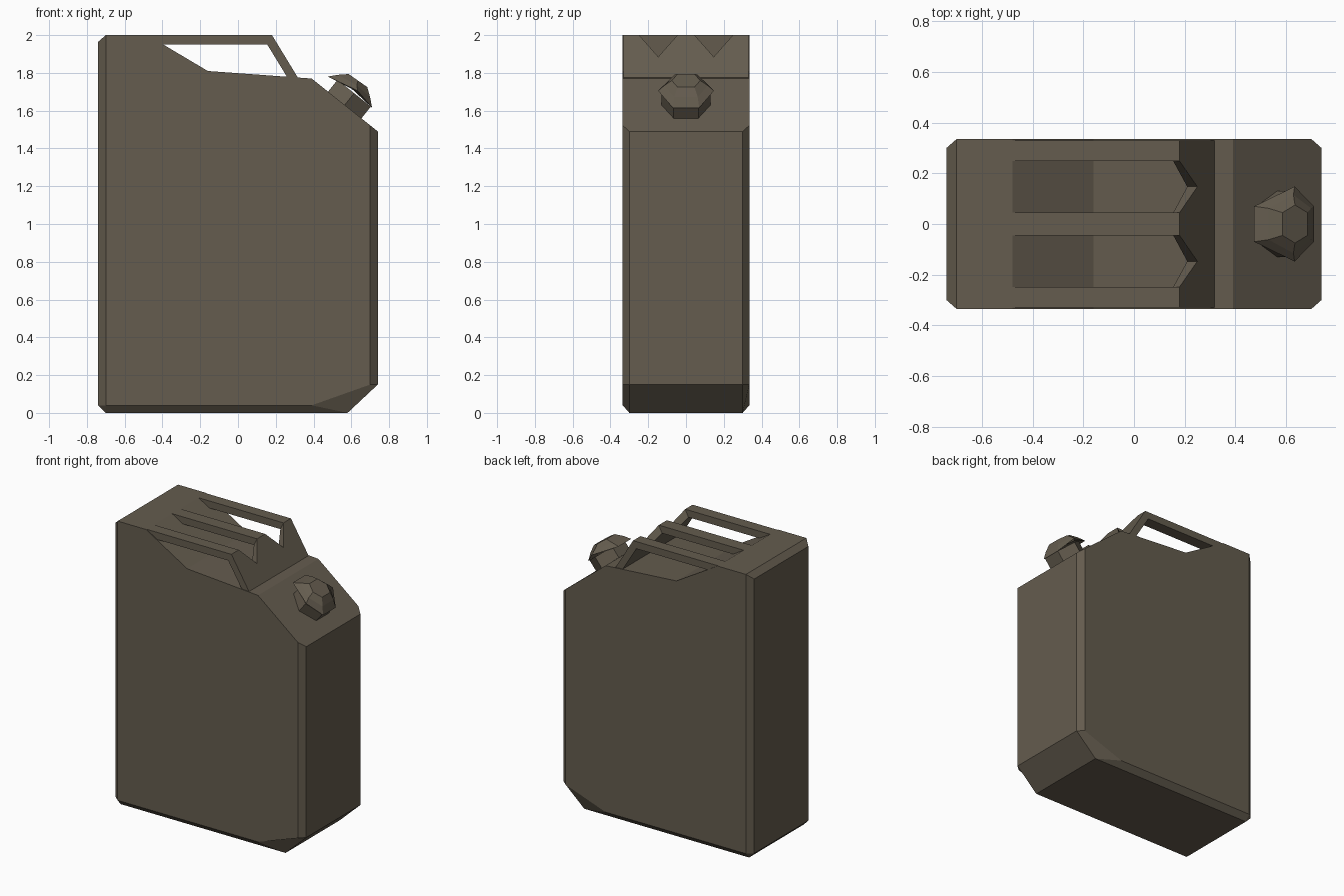
import bpy, bmesh
from mathutils import Vector

if "Cube" in bpy.data.objects:
    bpy.data.objects.remove(bpy.data.objects["Cube"])

paint = bpy.data.materials.new("drab_olive_brown")
paint.diffuse_color = (0.128, 0.107, 0.077, 1)
paint.use_nodes = True
paint.node_tree.nodes["Principled BSDF"].inputs["Base Color"].default_value = paint.diffuse_color


def loft(name, rings):
    """Skin equal-length rings of points and close both ends."""
    bm = bmesh.new()
    loops = [[bm.verts.new(p) for p in ring] for ring in rings]
    for a, b in zip(loops, loops[1:]):
        for i in range(len(a)):
            j = (i + 1) % len(a)
            bm.faces.new((a[i], a[j], b[j], b[i]))
    bm.faces.new(loops[0])
    bm.faces.new(loops[-1])
    bmesh.ops.remove_doubles(bm, verts=bm.verts, dist=0.0005)
    bmesh.ops.recalc_face_normals(bm, faces=bm.faces)
    mesh = bpy.data.meshes.new(name)
    bm.to_mesh(mesh)
    bm.free()
    mesh.materials.append(paint)
    obj = bpy.data.objects.new(name, mesh)
    bpy.context.collection.objects.link(obj)
    return obj


def at_y(profile, y):
    return [(x, y, z) for x, z in profile]


# Can body: side outline plus a chamfered middle outline
top = [(0.39, 1.77), (-0.16, 1.81), (-0.48, 2.0), (-0.70, 2.0)]
side = [(-0.70, 0.04), (-0.70, 0.04), (0.39, 0.04), (0.39, 0.04), (0.70, 0.15),
        (0.70, 1.522)] + top + [(-0.70, 2.0)]
middle = [(-0.74, 0.04), (-0.70, 0), (0.39, 0), (0.58, 0), (0.74, 0.15),
          (0.74, 1.49)] + top + [(-0.74, 1.965)]
loft("can_body", [at_y(side, -0.335), at_y(middle, -0.30),
                  at_y(middle, 0.30), at_y(side, 0.335)])

# Three carrying bars with sloping legs
bar = [(-0.48, 2.0), (0.18, 2.0), (0.32, 1.77), (0.265, 1.77),
       (0.155, 1.95), (-0.40, 1.95)]
for name, y0, y1 in (("front", -0.33, -0.248), ("centre", -0.045, 0.045),
                     ("back", 0.248, 0.33)):
    loft("handle_bar_" + name, [at_y(bar, y0), at_y(bar, y1)])

# V-notched webs joining the legs
for name, sgn in (("front", -1), ("back", 1)):
    shape = [(0.045, 0), (0.147, 0.5), (0.248, 0), (0.248, 1), (0.045, 1)]
    outer = [(0.18 + 0.14 * s, sgn * y, 2.0 - 0.23 * s) for y, s in shape]
    inner = [(0.155 + 0.11 * s, sgn * y, 1.95 - 0.18 * s) for y, s in shape]
    loft("handle_web_" + name, [outer, inner])


def hex_ring(centre, axis, n, half_t, half_y, flat_y, lift=0, shift=0):
    """Hexagon across a tilted axis; its side corners may be lifted and shifted."""
    axis = Vector(axis).normalized()
    t = Vector((axis.z, 0, -axis.x))
    pts = [(-half_t, -flat_y, 0), (shift, -half_y, lift), (half_t, -flat_y, 0),
           (half_t, flat_y, 0), (shift, half_y, lift), (-half_t, flat_y, 0)]
    return [Vector(centre) + t * a + Vector((0, b, 0)) + axis * (n + c)
            for a, b, c in pts]


# Spout neck on the shoulder
neck_at, neck_axis = (0.565, 0, 1.63), (0.625, 0, 0.78)
loft("spout_neck", [hex_ring(neck_at, neck_axis, n, 0.113, 0.13, 0.065)
                    for n in (-0.02, 0.08)])

# Flared cap with a stepped dome
cap_at, cap_axis = (0.592, 0, 1.698), (0.575, 0, 0.82)
loft("spout_cap", [
    hex_ring(cap_at, cap_axis, 0.02, 0.10, 0.11, 0.055),
    hex_ring(cap_at, cap_axis, 0.0, 0.144, 0.148, 0.07, 0.03, 0.03),
    hex_ring(cap_at, cap_axis, 0.04, 0.103, 0.115, 0.062, 0.01, 0.01),
    hex_ring(cap_at, cap_axis, 0.075, 0.06, 0.075, 0.045)])
